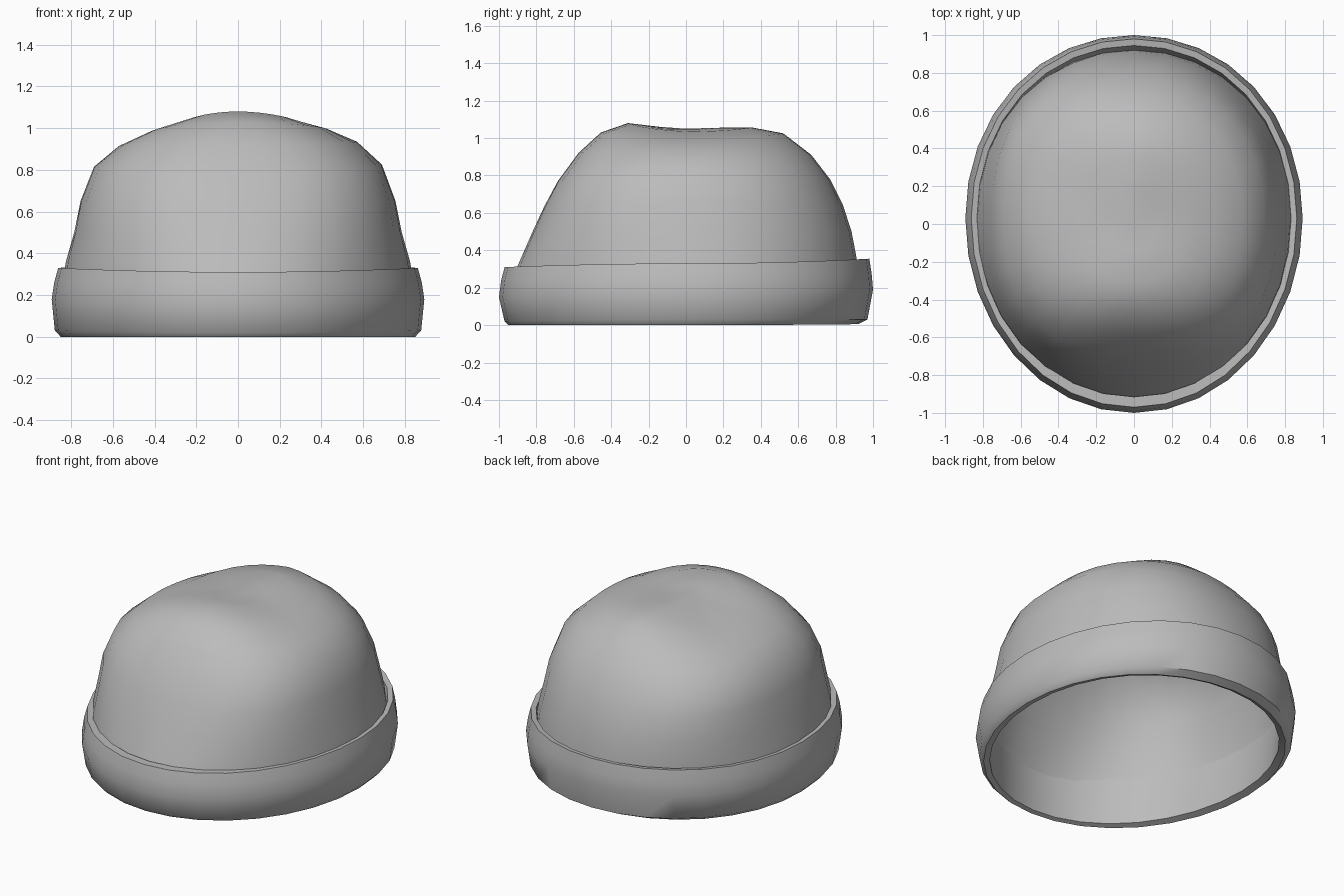
import bpy, bmesh, math

if "Cube" in bpy.data.objects:
    bpy.data.objects.remove(bpy.data.objects["Cube"])

SEG = 32
wool = bpy.data.materials.new("grey wool")
wool.diffuse_color = (0.5, 0.5, 0.5, 1)
wool.use_nodes = True
wool.node_tree.nodes["Principled BSDF"].inputs["Base Color"].default_value = wool.diffuse_color


def outline(half_width, z_side, front, z_front, back, z_back, slump=0.0):
    """One oval loop, with its own height at sides, front and back.
    Slump squares off the corners (most at front left) and sags the back left."""
    pts = []
    for i in range(SEG):
        a = 2 * math.pi * i / SEG
        c, s = math.cos(a), math.sin(a)
        if s > 0:
            depth, z_end = back, z_back
            extra = 0.4 if c < 0 else 0.1
        else:
            depth, z_end = front, z_front
            extra = 0.7 if c < 0 else 0.65
        n = 2.03 + extra * slump
        k = (abs(c) ** n + abs(s) ** n) ** (-1 / n)
        z = z_side + (z_end - z_side) * s * s
        sag = max(0, slump - 0.8) * 5
        z -= 0.025 * sag * max(0, -2 * c * s) * (s > 0)
        z -= 0.02 * sag * max(0, -c) ** 4
        pts.append((half_width * c * k, depth * s * k + 0.03 * c * c, z))
    return pts


def loft(name, loops, closed=False, tip=None):
    """Skin the loops from the bottom up; close into a ring or cap with a tip."""
    bm = bmesh.new()
    rows = [[bm.verts.new(p) for p in outline(*l)] for l in loops]
    pairs = list(zip(rows, rows[1:]))
    if closed:
        pairs.append((rows[-1], rows[0]))
    for low, high in pairs:
        for i in range(SEG):
            j = (i + 1) % SEG
            bm.faces.new((low[i], low[j], high[j], high[i]))
    if tip:
        top = bm.verts.new(tip)
        for i in range(SEG):
            bm.faces.new((rows[-1][i], rows[-1][(i + 1) % SEG], top))
    mesh = bpy.data.meshes.new(name)
    bm.to_mesh(mesh)
    bm.free()
    mesh.materials.append(wool)
    obj = bpy.data.objects.new(name, mesh)
    bpy.context.collection.objects.link(obj)
    bpy.context.view_layer.objects.active = obj
    obj.select_set(True)
    bpy.ops.object.shade_smooth_by_angle(angle=math.radians(48))
    obj.select_set(False)


# Knitted crown: open dome with a shallow dip on top
loft("crown", [
    (0.840, 0.27, 0.925, 0.26, 0.920, 0.29, 0.0),
    (0.825, 0.36, 0.890, 0.34, 0.910, 0.37, 0.2),
    (0.785, 0.50, 0.820, 0.50, 0.885, 0.50, 0.5),
    (0.755, 0.65, 0.755, 0.64, 0.840, 0.64, 0.8),
    (0.690, 0.825, 0.685, 0.77, 0.770, 0.78, 0.9),
    (0.570, 0.935, 0.575, 0.92, 0.670, 0.91, 1.0),
    (0.430, 0.995, 0.455, 1.03, 0.520, 1.025, 1.0),
    (0.270, 1.035, 0.310, 1.08, 0.350, 1.057, 1.0),
    (0.130, 1.045, 0.140, 1.06, 0.170, 1.055, 0.7),
], tip=(0, 0, 1.05))

# Folded cuff: thick band, bulging outward, higher at the back
loft("cuff", [
    (0.805, 0.015, 0.925, 0.010, 0.890, 0.02),
    (0.850, 0.00, 0.950, 0.00, 0.920, 0.005),
    (0.878, 0.03, 0.970, 0.02, 0.970, 0.03),
    (0.893, 0.18, 1.000, 0.15, 1.000, 0.19),
    (0.881, 0.26, 0.988, 0.24, 0.992, 0.28),
    (0.862, 0.33, 0.970, 0.31, 0.980, 0.355),
    (0.832, 0.325, 0.915, 0.31, 0.945, 0.35),
    (0.825, 0.26, 0.920, 0.25, 0.920, 0.28),
], closed=True)
